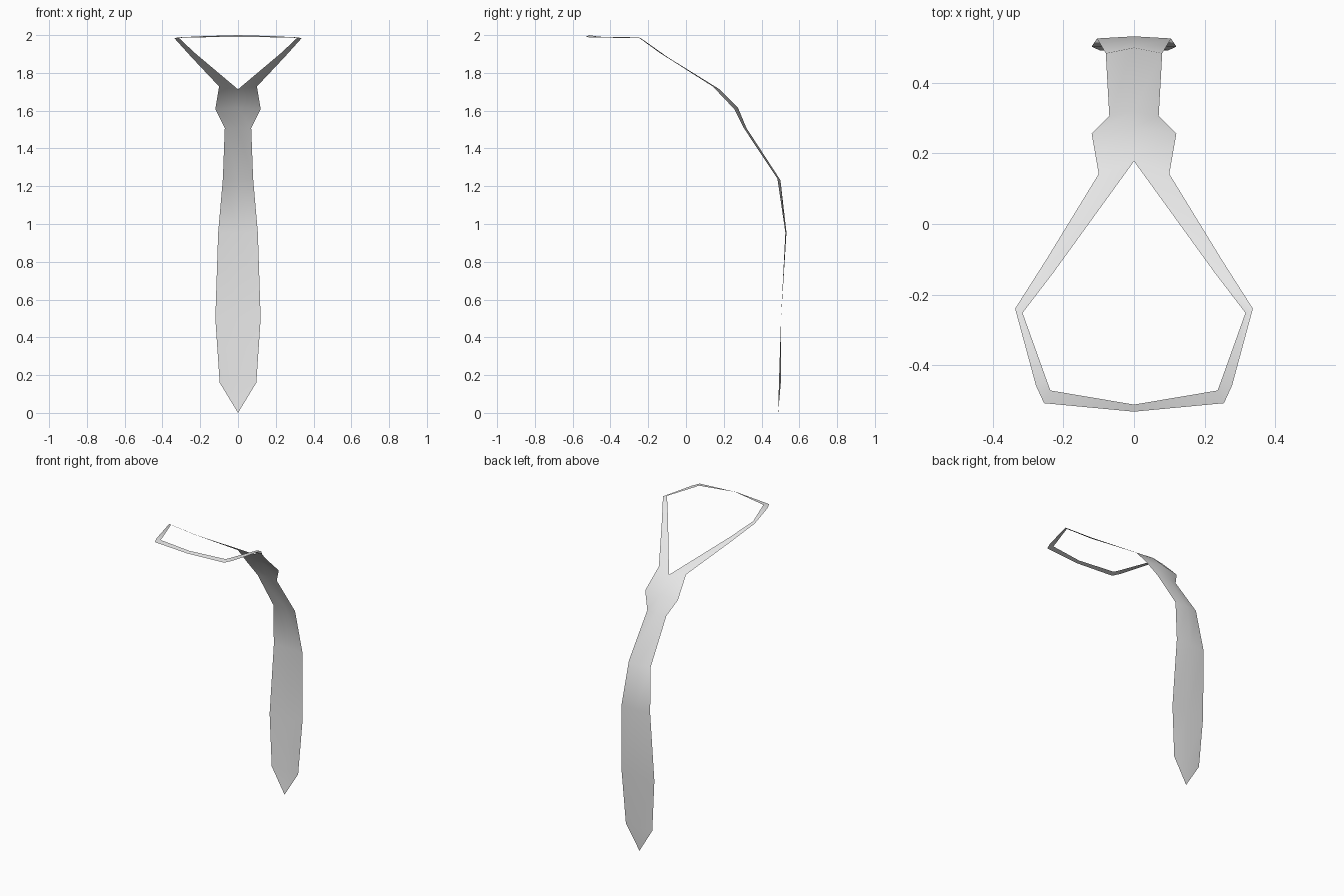
import bpy
import bmesh

# Clear the default cube
cube = bpy.data.objects.get("Cube")
if cube:
    bpy.data.objects.remove(cube, do_unlink=True)

# Cloth material
cloth = bpy.data.materials.new("light grey cloth")
cloth.use_nodes = True
grey = (0.8, 0.8, 0.8, 1.0)
cloth.diffuse_color = grey
cloth.node_tree.nodes["Principled BSDF"].inputs["Base Color"].default_value = grey

# Knot and blade rows: (half width, edge y, edge z, centre y, centre z)
ROWS = [
    (0.10, 0.142, 1.728, 0.178, 1.713),
    (0.12, 0.256, 1.608, 0.274, 1.618),
    (0.07, 0.306, 1.508, 0.320, 1.508),
    (0.08, 0.484, 1.240, 0.500, 1.232),
    (0.105, 0.526, 0.955, 0.532, 0.955),
    (0.12, 0.503, 0.50, 0.503, 0.50),
    (0.097, 0.492, 0.16, 0.502, 0.16),
]
TIP = (0, 0.488, 0.0)

# Neck loop: outer and inner points from the knot round to the nape
OUTER = [(0.248, -0.10, 1.885), (0.337, -0.24, 1.984),
         (0.278, -0.458, 1.987), (0.255, -0.508, 1.988), (0, -0.532, 1.990)]
INNER = [(0.228, -0.137, 1.905), (0.316, -0.252, 1.988),
         (0.247, -0.445, 1.991), (0.237, -0.472, 1.993), (0, -0.512, 2.0)]

bm = bmesh.new()
centre = [bm.verts.new((0, r[3], r[4])) for r in ROWS]
tip = bm.verts.new(TIP)

# Build each half as one folded sheet, facing outwards
for side in (1, -1):
    def face(*verts):
        bm.faces.new(verts if side > 0 else verts[::-1])

    edge = [bm.verts.new((side * w, y, z)) for w, y, z, _, _ in ROWS]
    for i in range(len(ROWS) - 1):
        face(centre[i], centre[i + 1], edge[i + 1], edge[i])
    face(centre[-1], tip, edge[-1])

    out = [edge[0]] + [bm.verts.new((side * x, y, z)) for x, y, z in OUTER]
    inn = [centre[0]] + [bm.verts.new((side * x, y, z)) for x, y, z in INNER]
    for i in range(len(OUTER)):
        face(inn[i], out[i], out[i + 1], inn[i + 1])

# Join the halves at the nape and make every face point outwards
bmesh.ops.remove_doubles(bm, verts=bm.verts, dist=0.0005)
bm.normal_update()
for f in bm.faces:
    if f.normal.z + f.normal.y < 0:
        f.normal_flip()

mesh = bpy.data.meshes.new("necktie")
bm.to_mesh(mesh)
bm.free()
mesh.materials.append(cloth)
mesh.shade_smooth()
tie = bpy.data.objects.new("necktie", mesh)
bpy.context.collection.objects.link(tie)
